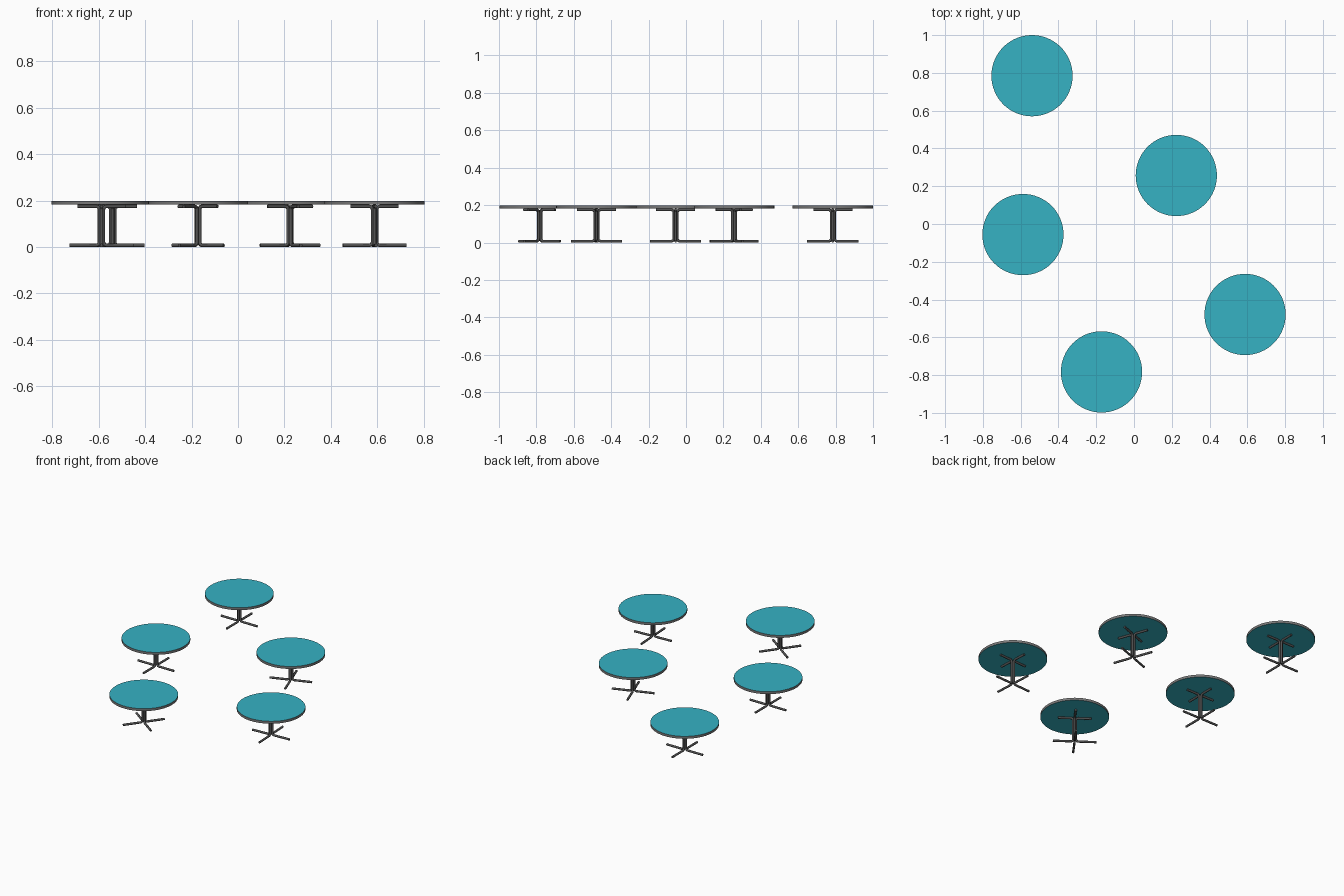
import bpy, bmesh, math
from mathutils import Vector, Matrix

if "Cube" in bpy.data.objects:
    bpy.data.objects.remove(bpy.data.objects["Cube"])


def material(name, rgb):
    m = bpy.data.materials.new(name)
    m.diffuse_color = (*rgb, 1)
    m.use_nodes = True
    m.node_tree.nodes["Principled BSDF"].inputs["Base Color"].default_value = m.diffuse_color
    return m


TEAL = material("teal laminate", (0.037, 0.445, 0.55))
RIM = material("grey edge band", (0.19, 0.19, 0.19))
METAL = material("dark metal", (0.085, 0.085, 0.085))

# x, y, rotation of the four-armed stand
TABLES = [(-0.54, 0.785, 0), (0.224, 0.257, 20), (-0.588, -0.056, 0),
          (0.588, -0.479, 3), (-0.172, -0.783, 54)]
R_TOP, Z_LOW, Z_TOP = 0.215, 0.182, 0.199
TUBE, BEND, OFFSET = 0.0072, 0.014, 0.009
FOOT, ARM = 0.137, 0.104


def finish(bm, name, mats, loc):
    bmesh.ops.recalc_face_normals(bm, faces=bm.faces)
    me = bpy.data.meshes.new(name)
    bm.to_mesh(me)
    bm.free()
    for m in mats:
        me.materials.append(m)
    ob = bpy.data.objects.new(name, me)
    bpy.context.collection.objects.link(ob)
    ob.location = loc
    bpy.ops.object.select_all(action='DESELECT')
    ob.select_set(True)
    bpy.context.view_layer.objects.active = ob
    bpy.ops.object.shade_smooth_by_angle(angle=math.radians(50))
    return ob


def tube_path():
    """C-shaped path in (radius, height, tangent angle)."""
    lo, hi = TUBE, Z_LOW - TUBE
    pts = [(FOOT, lo, math.pi)]
    steps = 5
    for i in range(steps + 1):          # lower bend
        a = math.pi / 2 * i / steps
        pts.append((OFFSET + BEND * (1 - math.sin(a)), lo + BEND * (1 - math.cos(a)), math.pi - a))
    for i in range(steps + 1):          # upper bend
        a = math.pi / 2 * i / steps
        pts.append((OFFSET + BEND * (1 - math.cos(a)), hi - BEND * (1 - math.sin(a)), math.pi / 2 - a))
    pts.append((ARM, hi, 0))
    return pts


def add_tube(bm, angle, sides=12):
    rot = Matrix.Rotation(angle, 3, 'Z')
    rings = []
    for rad, z, t in tube_path():
        normal = Vector((-math.sin(t), 0, math.cos(t)))
        ring = []
        for k in range(sides):
            a = 2 * math.pi * k / sides
            p = Vector((rad, 0, z)) + TUBE * (math.cos(a) * normal + math.sin(a) * Vector((0, 1, 0)))
            ring.append(bm.verts.new(rot @ p))
        rings.append(ring)
    for r0, r1 in zip(rings, rings[1:]):
        for k in range(sides):
            j = (k + 1) % sides
            bm.faces.new((r0[k], r0[j], r1[j], r1[k]))
    bm.faces.new(rings[0])
    bm.faces.new(rings[-1])


for n, (x, y, deg) in enumerate(TABLES, 1):
    # round top: teal faces with a grey rim
    bm = bmesh.new()
    bmesh.ops.create_cone(bm, cap_ends=True, segments=64, radius1=R_TOP, radius2=R_TOP,
                          depth=Z_TOP - Z_LOW,
                          matrix=Matrix.Translation((0, 0, (Z_TOP + Z_LOW) / 2)))
    bm.normal_update()
    for f in bm.faces:
        f.material_index = 0 if abs(f.normal.z) > 0.5 else 1
    finish(bm, f"table_top_{n}", [TEAL, RIM], (x, y, 0))

    # stand: four bent tubes bundled into a column
    bm = bmesh.new()
    for k in range(4):
        add_tube(bm, math.radians(deg + 90 * k))
    finish(bm, f"table_stand_{n}", [METAL], (x, y, 0))
